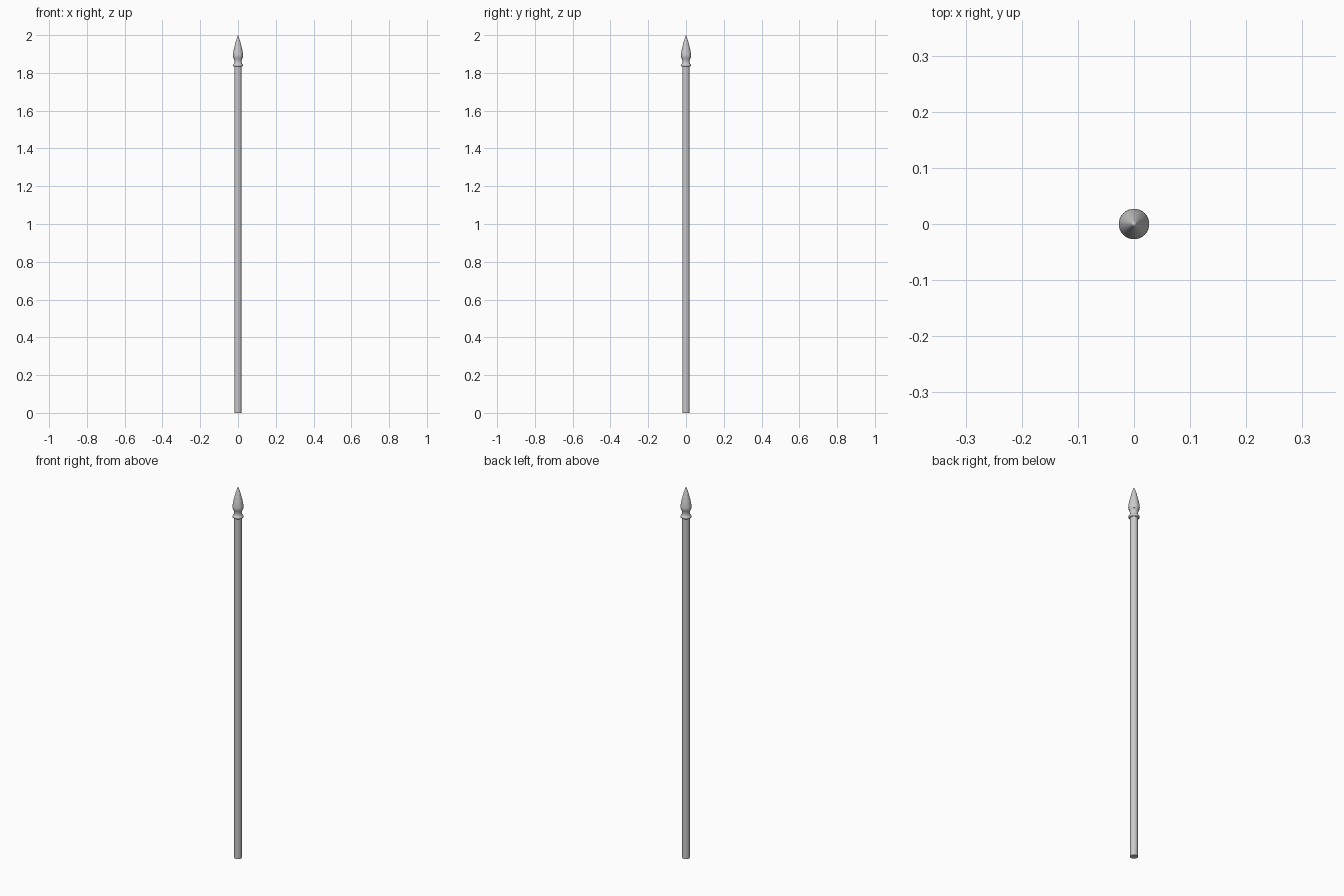
import bpy, bmesh, math

if "Cube" in bpy.data.objects:
    bpy.data.objects.remove(bpy.data.objects["Cube"])

SIDES = 32

def lathe(name, profile):
    """Spin a list of (radius, z) points around the z axis."""
    bm = bmesh.new()
    rings = []
    for r, z in profile:
        if r == 0:
            rings.append([bm.verts.new((0, 0, z))] * SIDES)
        else:
            rings.append([bm.verts.new((r * math.cos(2 * math.pi * i / SIDES),
                                        r * math.sin(2 * math.pi * i / SIDES), z))
                          for i in range(SIDES)])
    for a, b in zip(rings, rings[1:]):
        for i in range(SIDES):
            j = (i + 1) % SIDES
            bm.faces.new(list(dict.fromkeys((a[i], a[j], b[j], b[i]))))
    bmesh.ops.recalc_face_normals(bm, faces=bm.faces)
    mesh = bpy.data.meshes.new(name)
    bm.to_mesh(mesh)
    bm.free()
    ob = bpy.data.objects.new(name, mesh)
    bpy.context.collection.objects.link(ob)
    bpy.ops.object.select_all(action='DESELECT')
    ob.select_set(True)
    bpy.context.view_layer.objects.active = ob
    bpy.ops.object.shade_smooth_by_angle(angle=math.radians(35))
    return ob

# Long round pole
lathe("shaft", [(0, 0), (0.0185, 0), (0.0185, 1.836), (0, 1.836)])

# Collar: lower bead, waisted neck, upper bead
lathe("collar", [(0, 1.833), (0.022, 1.833), (0.026, 1.836), (0.027, 1.839),
                 (0.026, 1.843), (0.022, 1.847), (0.02, 1.852), (0.0195, 1.860),
                 (0.02, 1.868), (0.022, 1.874), (0.0235, 1.878), (0, 1.878)])

# Pointed spear-shaped tip
lathe("spear_tip", [(0, 1.876), (0.0235, 1.876), (0.026, 1.882), (0.0272, 1.889),
                    (0.0268, 1.897), (0.025, 1.910), (0.0215, 1.928),
                    (0.0165, 1.949), (0.011, 1.969), (0.005, 1.988), (0, 2.0)])
